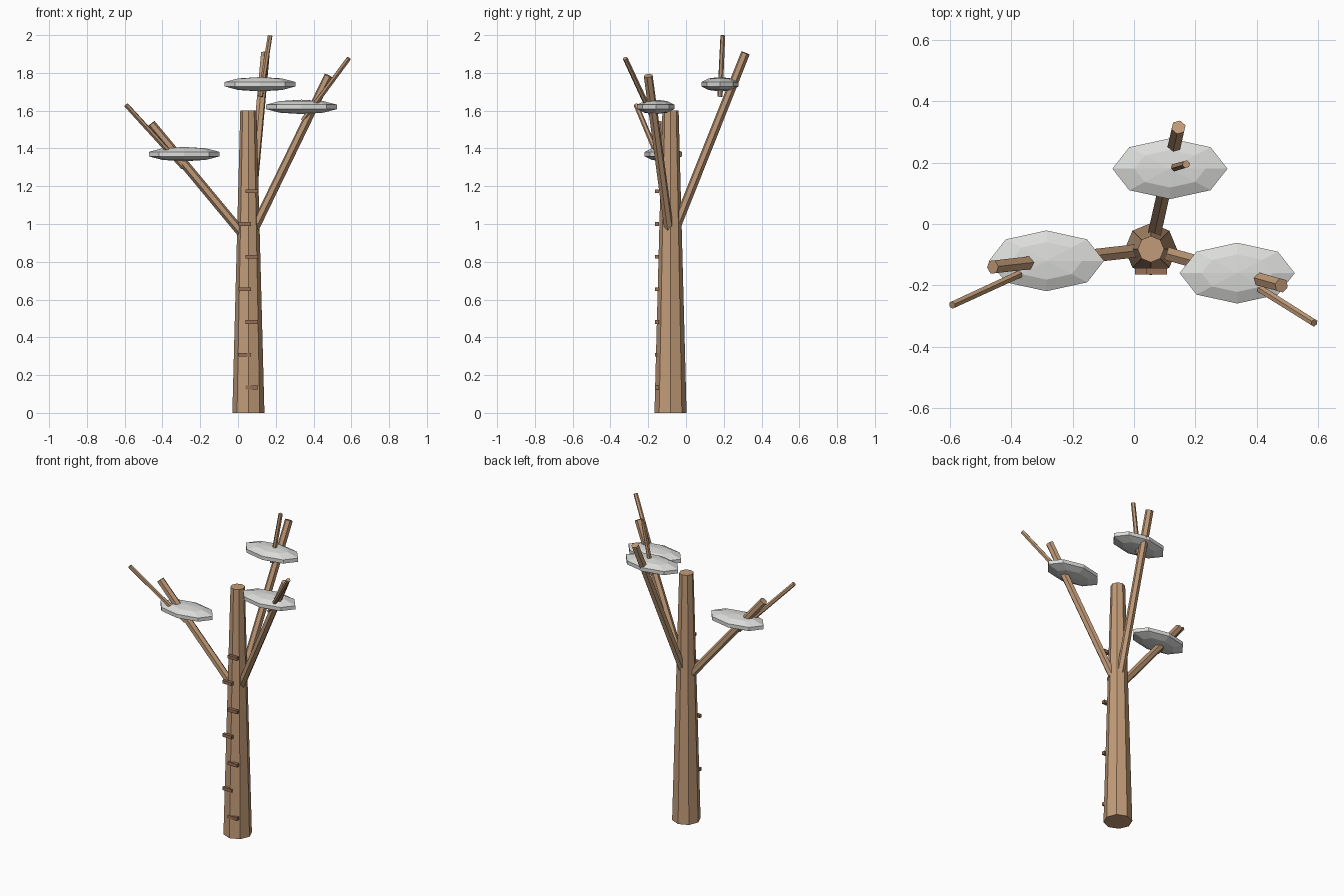
import bpy, bmesh
from mathutils import Vector, Matrix

cube = bpy.data.objects.get("Cube")
if cube:
    bpy.data.objects.remove(cube, do_unlink=True)


def material(name, rgb):
    mat = bpy.data.materials.new(name)
    mat.use_nodes = True
    color = (*rgb, 1)
    mat.diffuse_color = color
    bsdf = next(n for n in mat.node_tree.nodes if n.type == 'BSDF_PRINCIPLED')
    bsdf.inputs["Base Color"].default_value = color
    bsdf.inputs["Roughness"].default_value = 0.9
    return mat


bark = material("bark brown", (0.54, 0.33, 0.19))
dark_wood = material("dark wood", (0.31, 0.16, 0.09))
pale_grey = material("pale grey", (0.71, 0.72, 0.70))


def finish(name, bm, mat):
    mesh = bpy.data.meshes.new(name)
    bm.to_mesh(mesh)
    bm.free()
    mesh.materials.append(mat)
    obj = bpy.data.objects.new(name, mesh)
    bpy.context.scene.collection.objects.link(obj)
    return obj


def limb(name, start, end, r_start, r_end, sides):
    """Straight tapered cylinder between two points."""
    start, end = Vector(start), Vector(end)
    axis = end - start
    bm = bmesh.new()
    turn = Matrix.Identity(4)
    if axis.xy.length > 0:
        turn = axis.to_track_quat('Z', 'Y').to_matrix().to_4x4()
    bmesh.ops.create_cone(bm, cap_ends=True, segments=sides, radius1=r_start,
                          radius2=r_end, depth=axis.length,
                          matrix=Matrix.Translation((start + end) / 2) @ turn)
    return finish(name, bm, bark)


def pad(name, center):
    """Flattened faceted oval resting on a branch."""
    bm = bmesh.new()
    bmesh.ops.create_uvsphere(bm, u_segments=8, v_segments=5, radius=1)
    bmesh.ops.scale(bm, vec=(0.197, 0.104, 0.038), verts=bm.verts)
    bmesh.ops.translate(bm, vec=center, verts=bm.verts)
    return finish(name, bm, pale_grey)


# Trunk
trunk_x, trunk_y = 0.055, -0.082
limb("trunk", (trunk_x, trunk_y, 0), (trunk_x, trunk_y, 1.6), 0.085, 0.043, 8)

# Branches with their side twigs and pads
fork = (trunk_x, trunk_y, 0.91)
crown = {
    "right": ((-0.46, -0.14, 1.53), (-0.29, -0.125, 1.30),
              (-0.592, -0.264, 1.63), (-0.285, -0.12, 1.37)),
    "left": ((0.48, -0.20, 1.785), (0.345, -0.17, 1.55),
             (0.587, -0.322, 1.877), (0.336, -0.16, 1.62)),
    "back": ((0.145, 0.315, 1.905), (0.118, 0.18, 1.675),
             (0.17, 0.195, 1.998), (0.117, 0.18, 1.74)),
}
for side, (tip, twig_base, twig_tip, pad_center) in crown.items():
    limb(side + "_branch", fork, tip, 0.025, 0.024, 6)
    limb(side + "_twig", twig_base, twig_tip, 0.014, 0.013, 6)
    pad(side + "_pad", pad_center)

# Climbing rungs, staggered up the front
for i in range(7):
    x = trunk_x + (0.019 if i % 2 == 0 else -0.019)
    bm = bmesh.new()
    bmesh.ops.create_cube(bm, size=1)
    bmesh.ops.scale(bm, vec=(0.066, 0.02, 0.02), verts=bm.verts)
    bmesh.ops.translate(bm, vec=(x, -0.154, 0.135 + 0.173 * i), verts=bm.verts)
    finish(f"rung_{i + 1}", bm, dark_wood)
